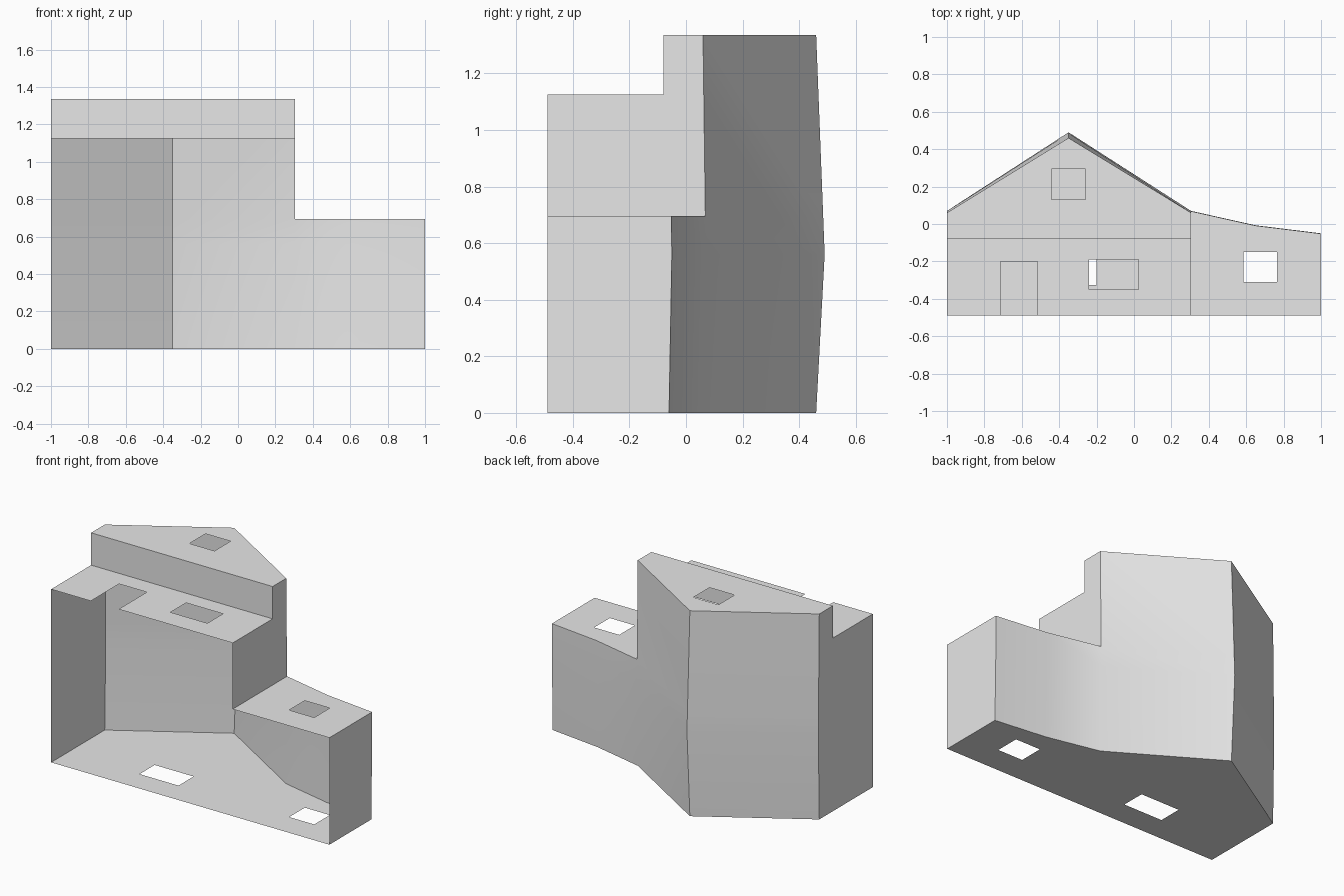
import bpy
import bmesh
import math
from mathutils import Vector

cube = bpy.data.objects.get("Cube")
if cube:
    bpy.data.objects.remove(cube, do_unlink=True)

grey = bpy.data.materials.new("plain_grey")
grey.use_nodes = True
grey.diffuse_color = (0.8, 0.8, 0.8, 1)
grey.node_tree.nodes["Principled BSDF"].inputs["Base Color"].default_value = (0.8, 0.8, 0.8, 1)

# Main dimensions: the house lies on its back, its roof towards +y
BASE, LEDGE = -0.49, -0.08
LEFT, RIDGE, STEP, MID, END = -1.0, -0.35, 0.305, 0.65, 1.0
ANNEX, LOWER, TOP, BEND = 0.695, 1.125, 1.335, 0.56
ROOF = {LEFT: 0.06, RIDGE: 0.46, STEP: 0.06, MID: -0.017, END: -0.06}


def roof_y(x, z):
    """Roof height, swelling slightly towards the bend."""
    swell = z / BEND if z < BEND else (TOP - z) / (TOP - BEND)
    return ROOF[x] + swell * (0.03 if x == RIDGE else 0.01)


def finish(name, bm):
    mesh = bpy.data.meshes.new(name)
    bm.to_mesh(mesh)
    bm.free()
    mesh.materials.append(grey)
    obj = bpy.data.objects.new(name, mesh)
    bpy.context.collection.objects.link(obj)
    return obj


def rect(x0, x1, y0, y1):
    return [(x0, y0), (x1, y0), (x1, y1), (x0, y1)]


def panel(name, outline, place, normal, holes=()):
    """Thin flat wall with open holes; place turns 2D points into 3D."""
    bm = bmesh.new()
    for loop in (outline, *holes):
        verts = [bm.verts.new(place(*p)) for p in loop]
        for i, v in enumerate(verts):
            bm.edges.new((verts[i - 1], v))
    bmesh.ops.triangle_fill(bm, edges=bm.edges[:], use_beauty=True, normal=normal)
    bm.normal_update()
    wrong = [f for f in bm.faces if f.normal.dot(Vector(normal)) < 0]
    bmesh.ops.reverse_faces(bm, faces=wrong)
    return finish(name, bm)


def level(z):
    return lambda x, y: (x, y, z)


def upright(x):
    return lambda z, y: (x, y, z)


def roof_line(xs, z):
    return [(x, roof_y(x, z)) for x in xs]


UP, DOWN, OUT_L, OUT_R = (0, 0, 1), (0, 0, -1), (1, 0, 0), (-1, 0, 0)
annex_window = rect(0.585, 0.765, -0.31, -0.15)

# Back wall with two windows
panel("back_wall",
      [(LEFT, BASE), (END, BASE)] + roof_line([END, MID, STEP, RIDGE, LEFT], 0),
      level(0), DOWN, [rect(-0.48, -0.2, -0.325, -0.17), annex_window])

# Lower front wall: doorway notched into the bottom edge, plus a window
door = [(-0.715, BASE), (-0.715, -0.2), (-0.515, -0.2), (-0.515, BASE)]
panel("lower_front_wall",
      [(LEFT, BASE)] + door + [(STEP, BASE), (STEP, LEDGE), (LEFT, LEDGE)],
      level(LOWER), UP, [rect(-0.24, 0.025, -0.35, -0.19)])

# Overhanging gable and its underside
panel("gable_wall",
      [(LEFT, LEDGE), (STEP, LEDGE)] + roof_line([STEP, RIDGE, LEFT], TOP),
      level(TOP), UP, [rect(-0.44, -0.26, 0.13, 0.295)])
panel("overhang_underside", rect(LEFT, STEP, LOWER, TOP),
      lambda x, z: (x, LEDGE, z), (0, -1, 0))

# Annex front wall with window
panel("annex_front_wall",
      [(STEP, BASE), (END, BASE)] + roof_line([END, MID, STEP], ANNEX),
      level(ANNEX), UP, [annex_window])

# Side walls
stepped = [(LOWER, BASE), (LOWER, LEDGE), (TOP, LEDGE)]
panel("right_side_wall",
      [(0, BASE)] + stepped + [(z, roof_y(LEFT, z)) for z in (TOP, BEND, 0)],
      upright(LEFT), OUT_R)
panel("left_side_wall",
      [(ANNEX, BASE)] + stepped + [(z, roof_y(STEP, z)) for z in (TOP, ANNEX)],
      upright(STEP), OUT_L)
panel("annex_side_wall",
      [(0, BASE), (ANNEX, BASE)] + [(z, roof_y(END, z)) for z in (ANNEX, BEND, 0)],
      upright(END), OUT_L)

# Roof sheet: full length over the house, shorter over the annex
bm = bmesh.new()
columns = [LEFT, RIDGE, STEP, MID, END]
rows = [0, BEND, ANNEX, TOP]
grid = {(x, z): bm.verts.new((x, roof_y(x, z), z))
        for x in columns for z in rows if x <= STEP or z <= ANNEX}
for x0, x1 in zip(columns, columns[1:]):
    for z0, z1 in zip(rows, rows[1:]):
        if (x1, z1) in grid:
            bm.faces.new([grid[k] for k in ((x0, z0), (x0, z1), (x1, z1), (x1, z0))])
roof = finish("roof", bm)
bpy.ops.object.select_all(action="DESELECT")
roof.select_set(True)
bpy.context.view_layer.objects.active = roof
bpy.ops.object.shade_smooth_by_angle(angle=math.radians(30))
